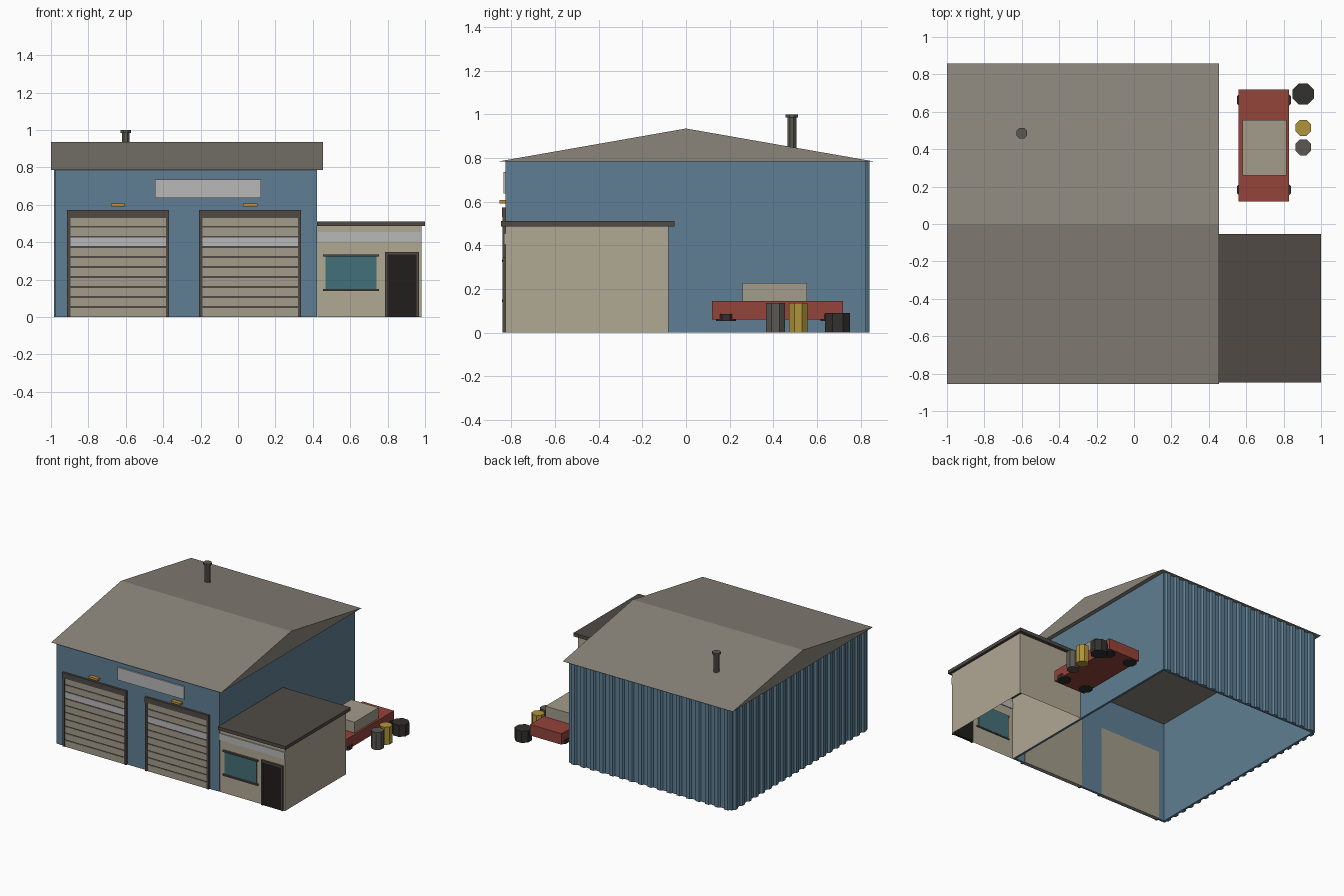
import bpy, bmesh, math

if "Cube" in bpy.data.objects:
    bpy.data.objects.remove(bpy.data.objects["Cube"])

# materials
def material(name, hexcode):
    def lin(c):
        c /= 255
        return c / 12.92 if c <= 0.04045 else ((c + 0.055) / 1.055) ** 2.4
    m = bpy.data.materials.new(name)
    m.diffuse_color = [lin(int(hexcode[i:i + 2], 16)) for i in (0, 2, 4)] + [1]
    m.use_nodes = True
    m.node_tree.nodes["Principled BSDF"].inputs["Base Color"].default_value = m.diffuse_color
    return m

BLUE = material("blue_cladding", "5F7F93")
ROOF = material("roof_sheet", "8A857B")
DARK = material("dark_trim", "504A45")
BEIGE = material("beige_render", "B0A894")
SLAT = material("door_slat", "A29C8A")
WHITE = material("pale_panel", "B8B8BA")
GLASS = material("teal_glass", "447078")
BLACK = material("black", "201E1C")
RUBBER = material("rubber", "33312F")
RED = material("red_paint", "93433A")
GOLD = material("gold_drum", "B0943A")
STEEL = material("steel", "5A5852")
AMBER = material("amber_lamp", "C98F2E")


def finish(name, bm, mat):
    bmesh.ops.recalc_face_normals(bm, faces=bm.faces)
    me = bpy.data.meshes.new(name)
    bm.to_mesh(me)
    bm.free()
    me.materials.append(mat)
    ob = bpy.data.objects.new(name, me)
    bpy.context.collection.objects.link(ob)
    return ob


def prism(name, points, vec, mat):
    """Extrude a closed polygon of 3D points along vec."""
    bm = bmesh.new()
    f = bm.faces.new([bm.verts.new(p) for p in points])
    ext = bmesh.ops.extrude_face_region(bm, geom=[f], use_keep_orig=True)
    verts = [v for v in ext["geom"] if isinstance(v, bmesh.types.BMVert)]
    bmesh.ops.translate(bm, verts=verts, vec=vec)
    return finish(name, bm, mat)


def box(name, x, y, z, mat, open_bottom=False):
    bm = bmesh.new()
    bmesh.ops.create_cube(bm, size=1)
    for v in bm.verts:
        v.co = [(a[0] + a[1]) / 2 + c * (a[1] - a[0]) for a, c in zip((x, y, z), v.co)]
    if open_bottom:
        low = [f for f in bm.faces if all(v.co.z < z[0] + 1e-5 for v in f.verts)]
        bmesh.ops.delete(bm, geom=low, context='FACES')
    return finish(name, bm, mat)


def drum(name, x, y, z, r, mat, sides=8):
    ring = [(x + r * math.cos(2 * math.pi * (i + 0.5) / sides),
             y + r * math.sin(2 * math.pi * (i + 0.5) / sides), z[0]) for i in range(sides)]
    return prism(name, ring, (0, 0, z[1] - z[0]), mat)


def rib_profile(start, end, count):
    """(along, height) points of a trapezoid corrugation."""
    p = (end - start) / count
    pts = [(start, 0)]
    for i in range(count):
        s = start + i * p
        pts += [(s + 0.20 * p, 0), (s + 0.32 * p, 0.015), (s + 0.68 * p, 0.015), (s + 0.80 * p, 0)]
    return pts + [(end, 0)]


# main hall: plain front and right walls, ribbed back and left walls
H = 0.787
box("hall_front_wall", (-0.975, 0.422), (-0.827, -0.81), (0, H), BLUE)
box("hall_right_wall", (0.405, 0.422), (-0.81, 0.825), (0, H), BLUE)
back = [(a, 0.825 + h, 0) for a, h in rib_profile(-0.97, 0.422, 17)]
prism("hall_back_wall", back + [(0.422, 0.81, 0), (-0.97, 0.81, 0)], (0, 0, H), BLUE)
left = [(-0.97 - h, a, 0) for a, h in rib_profile(-0.825, 0.825, 20)]
prism("hall_left_wall", left + [(-0.955, 0.825, 0), (-0.955, -0.825, 0)], (0, 0, H), BLUE)

# gabled roof and flue
prism("hall_roof", [(-1, -0.855, 0.785), (-1, 0.857, 0.785), (-1, 0, 0.935)], (1.455, 0, 0), ROOF)
drum("flue_pipe", -0.6, 0.485, (0.78, 0.99), 0.022, STEEL)
drum("flue_cap", -0.6, 0.485, (0.985, 1.0), 0.031, STEEL)

# two slatted shutter doors with frames and lamps
for n, cx in enumerate((-0.641, 0.065)):
    tag = f"_{n + 1}"
    box("shutter_backing" + tag, (cx - 0.262, cx + 0.262), (-0.831, -0.805), (0, 0.54), SLAT)
    pitch = 0.0535
    for i in range(10):
        z = i * pitch
        box(f"shutter_slat{tag}_{i}", (cx - 0.262, cx + 0.262), (-0.836, -0.829),
            (z + (0.005 if i else 0), z + pitch - 0.004), WHITE if i == 7 else SLAT)
        if i:
            box(f"shutter_groove{tag}_{i}", (cx - 0.262, cx + 0.262), (-0.833, -0.829),
                (z - 0.004, z + 0.005), DARK)
    for s in (-1, 1):
        e = cx + s * 0.264
        box("shutter_post" + tag, (e - 0.009, e + 0.009), (-0.841, -0.81), (0, 0.535), DARK)
    box("shutter_header" + tag, (cx - 0.273, cx + 0.273), (-0.843, -0.81), (0.53, 0.572), DARK)
    lx = cx if n == 0 else 0.065
    box("wall_lamp" + tag, (lx - 0.038, lx + 0.038), (-0.855, -0.825), (0.592, 0.608), AMBER)

# blank sign board
box("hall_sign", (-0.445, 0.123), (-0.837, -0.825), (0.637, 0.735), WHITE)

# office annex
box("office_walls", (0.424, 0.98), (-0.826, -0.08), (0, 0.487), BEIGE, open_bottom=True)
box("office_roof", (0.422, 1.0), (-0.847, -0.053), (0.486, 0.512), DARK)
box("office_sign_band", (0.424, 0.98), (-0.833, -0.82), (0.403, 0.455), WHITE)
box("office_window", (0.467, 0.74), (-0.832, -0.818), (0.148, 0.328), GLASS)
for name, z in (("window_sill", 0.14), ("window_head", 0.324)):
    box(name, (0.455, 0.755), (-0.842, -0.82), (z, z + 0.011), DARK)
for s in (0.785, 0.955):
    box("office_door_post", (s, s + 0.013), (-0.84, -0.82), (0, 0.335), DARK)
box("office_door_head", (0.785, 0.968), (-0.84, -0.82), (0.334, 0.347), DARK)
box("office_door", (0.798, 0.955), (-0.834, -0.815), (0, 0.334), BLACK)

# parked car with low wheels
box("car_body", (0.56, 0.83), (0.12, 0.72), (0.06, 0.145), RED)
box("car_cabin", (0.58, 0.815), (0.26, 0.555), (0.145, 0.228), SLAT)
for x in (0.597, 0.793):
    for y in (0.183, 0.663):
        drum("car_wheel", x, y, (0.054, 0.084), 0.05, RUBBER)

# drums and tyre stack
drum("tyre_stack", 0.905, 0.695, (0, 0.09), 0.062, RUBBER)
drum("gold_drum", 0.905, 0.514, (0, 0.136), 0.046, GOLD)
drum("steel_drum", 0.905, 0.41, (0, 0.136), 0.046, STEEL)
